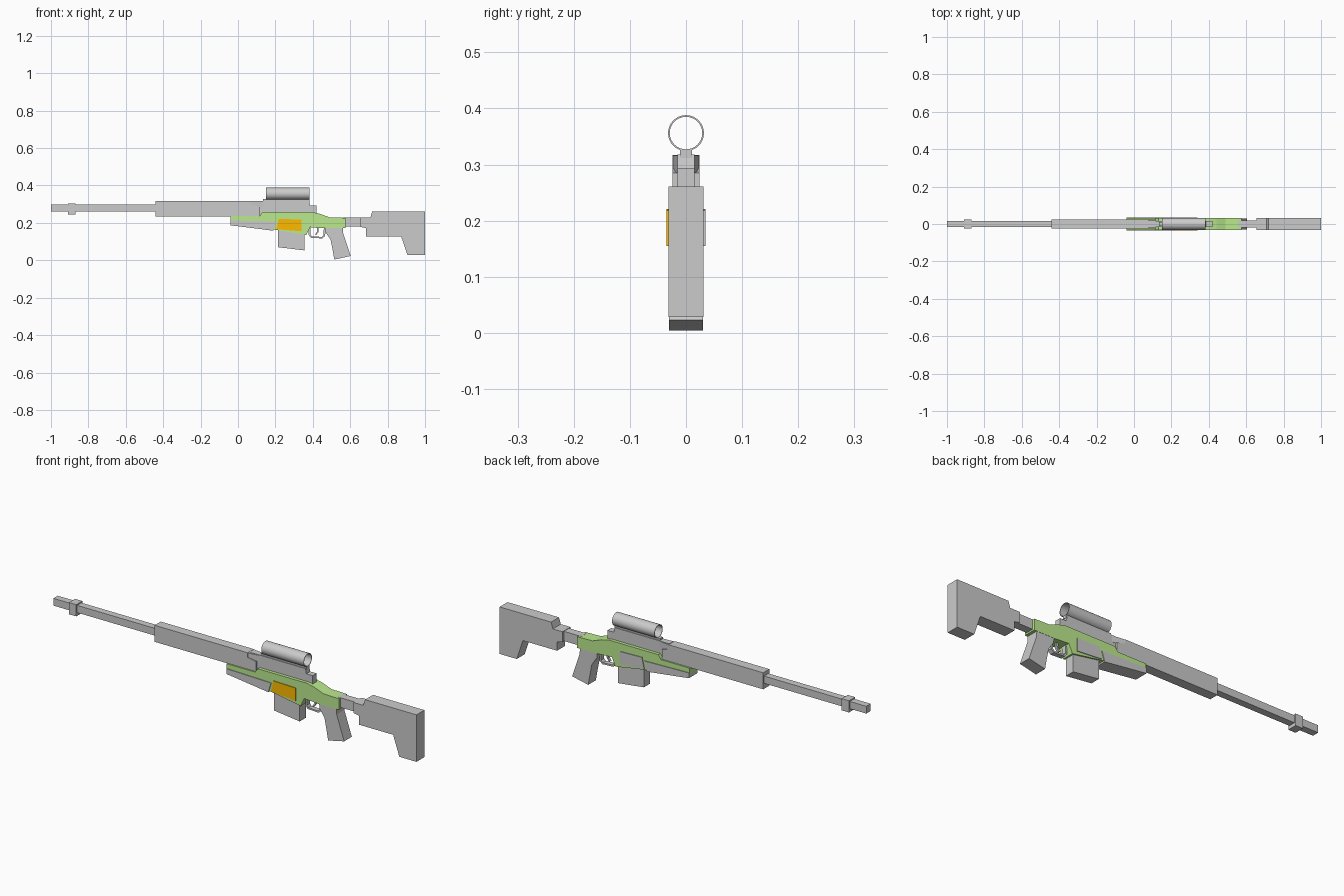
import bpy, bmesh, math


def material(name, rgb):
    m = bpy.data.materials.new(name)
    m.diffuse_color = (*rgb, 1)
    return m


green = material("green_paint", (0.50, 0.82, 0.27))
orange = material("orange_paint", (1.0, 0.50, 0.0))


def finish(name, bm, mat=None):
    bmesh.ops.recalc_face_normals(bm, faces=bm.faces)
    me = bpy.data.meshes.new(name)
    bm.to_mesh(me)
    bm.free()
    ob = bpy.data.objects.new(name, me)
    bpy.context.collection.objects.link(ob)
    if mat:
        me.materials.append(mat)
    return ob


def prism(name, pts, lo, hi, mat=None, plan=False):
    """Extrude a side profile (x, z) along y, or a plan profile (x, y) along z."""
    bm = bmesh.new()
    place = (lambda a, b, t: (a, b, t)) if plan else (lambda a, b, t: (a, t, b))
    rings = [[bm.verts.new(place(a, b, t)) for a, b in pts] for t in (lo, hi)]
    for r in rings:
        bm.faces.new(r)
    n = len(pts)
    for i in range(n):
        j = (i + 1) % n
        bm.faces.new((rings[0][i], rings[0][j], rings[1][j], rings[1][i]))
    return finish(name, bm, mat)


def side(name, pts, half, mat=None):
    return prism(name, pts, -half, half, mat)


def box(name, x0, x1, z0, z1, half):
    return side(name, [(x0, z0), (x1, z0), (x1, z1), (x0, z1)], half)


# Barrel and muzzle collar
box("barrel", -1.0, -0.42, 0.262, 0.298, 0.017)
box("muzzle_collar", -0.91, -0.87, 0.246, 0.304, 0.024)

# Handguard: notched rear end with a tapered tongue on top
side("handguard", [(-0.44, 0.235), (0.115, 0.235), (0.115, 0.285), (0.07, 0.295),
                   (0.07, 0.317), (-0.44, 0.317)], 0.024)
prism("handguard_tongue", [(0.065, -0.024), (0.15, -0.013), (0.15, 0.013), (0.065, 0.024)],
      0.285, 0.316, plan=True)

# Receiver with lower rear step
side("receiver", [(0.08, 0.23), (0.42, 0.23), (0.42, 0.294), (0.385, 0.294),
                  (0.38, 0.318), (0.08, 0.318)], 0.015)

# Green chassis
side("chassis", [(-0.04, 0.236), (0.115, 0.236), (0.13, 0.257), (0.40, 0.257), (0.44, 0.248),
                 (0.49, 0.229), (0.575, 0.227), (0.575, 0.172), (0.46, 0.172), (0.385, 0.177),
                 (0.365, 0.135), (0.20, 0.163), (-0.04, 0.20)], 0.031, green)

# Grey lower fore-end
side("fore_end", [(-0.04, 0.213), (0.205, 0.207), (0.19, 0.158), (-0.04, 0.187)], 0.0345)

# Side panels: orange on the front, grey on the back
panel = [(0.218, 0.221), (0.34, 0.218), (0.34, 0.155), (0.205, 0.166)]
prism("front_panel", panel, -0.0345, -0.02, orange)
prism("back_panel", panel, 0.02, 0.0345)

# Magazine
side("magazine", [(0.214, 0.18), (0.355, 0.18), (0.355, 0.053), (0.214, 0.07)], 0.024)

# Trigger guard and trigger
side("trigger_guard", [(0.378, 0.18), (0.378, 0.135), (0.39, 0.12), (0.45, 0.117),
                       (0.466, 0.13), (0.468, 0.175), (0.459, 0.175), (0.457, 0.135),
                       (0.447, 0.125), (0.394, 0.128), (0.387, 0.138), (0.387, 0.18)], 0.012)
side("trigger", [(0.42, 0.18), (0.432, 0.18), (0.43, 0.15), (0.418, 0.135),
                 (0.412, 0.138), (0.423, 0.155)], 0.006)

# Pistol grip
side("grip", [(0.465, 0.18), (0.56, 0.18), (0.562, 0.145), (0.603, 0.023), (0.515, 0.004),
              (0.505, 0.06), (0.495, 0.11), (0.468, 0.15)], 0.03)

# Stock and its connecting tube
box("stock_connector", 0.56, 0.68, 0.18, 0.228, 0.02)
side("stock", [(0.655, 0.23), (0.708, 0.23), (0.718, 0.261), (1.0, 0.261), (1.0, 0.028),
               (0.906, 0.028), (0.872, 0.128), (0.685, 0.128), (0.685, 0.172),
               (0.655, 0.178)], 0.031)

# Scope mount and hollow scope tube
box("scope_mount", 0.135, 0.383, 0.312, 0.327, 0.011)
bm = bmesh.new()
N = 32
loops = []
for x, r in ((0.15, 0.032), (0.383, 0.032), (0.383, 0.029), (0.15, 0.029)):
    loops.append([bm.verts.new((x, r * math.cos(math.tau * i / N),
                                0.356 + r * math.sin(math.tau * i / N))) for i in range(N)])
for k in range(4):
    a, b = loops[k], loops[(k + 1) % 4]
    for i in range(N):
        j = (i + 1) % N
        bm.faces.new((a[i], a[j], b[j], b[i]))
scope = finish("scope_tube", bm)
bpy.context.view_layer.objects.active = scope
scope.select_set(True)
bpy.ops.object.shade_smooth_by_angle(angle=math.radians(35))
